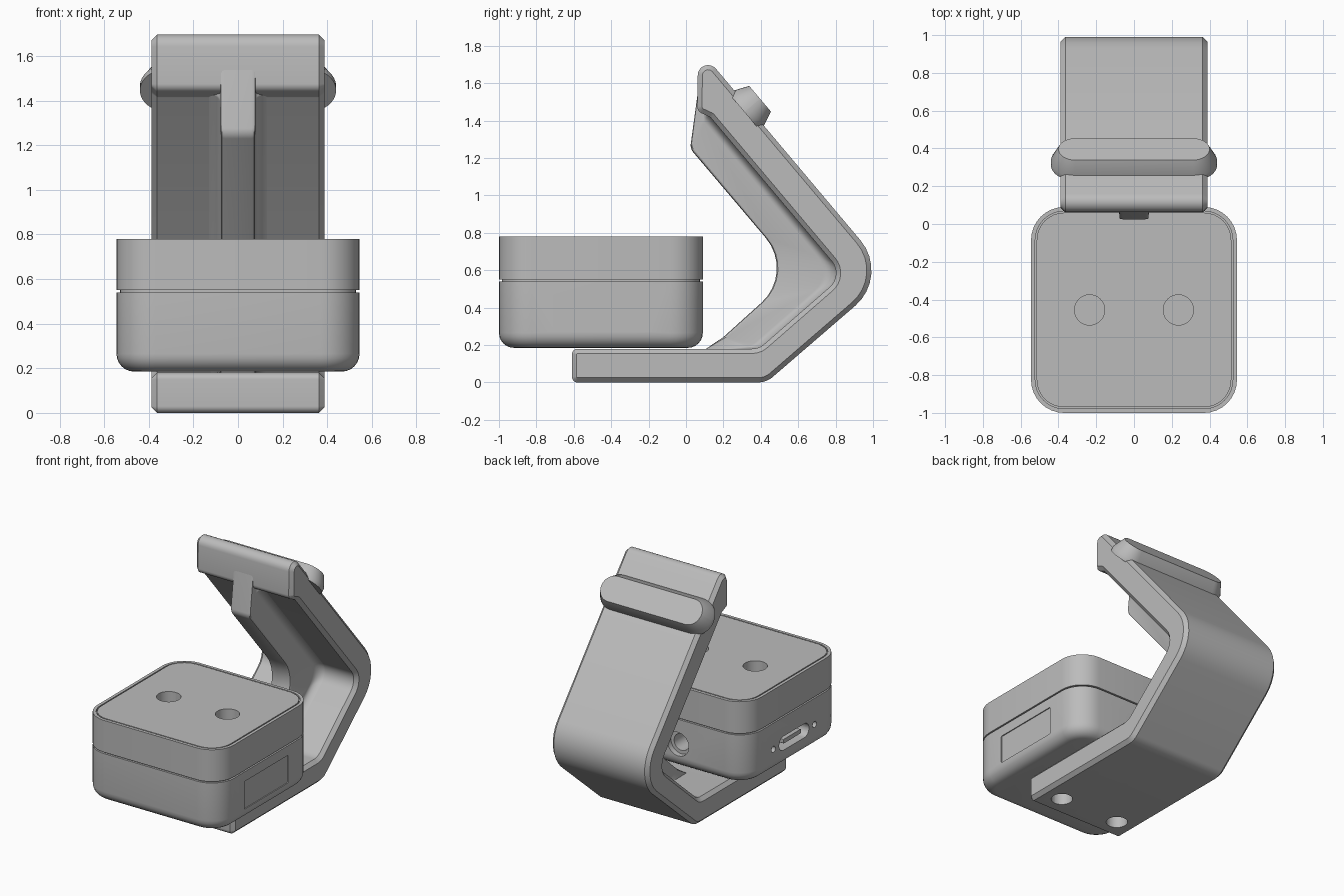
import bpy, bmesh
from math import sin, cos, tan, pi
from mathutils import Vector

cube = bpy.data.objects.get("Cube")
if cube:
    bpy.data.objects.remove(cube, do_unlink=True)

X, Y, Z = Vector((1, 0, 0)), Vector((0, 1, 0)), Vector((0, 0, 1))

grey = bpy.data.materials.new("plain_grey")
grey.use_nodes = True
grey.diffuse_color = (0.5, 0.5, 0.5, 1)
grey.node_tree.nodes["Principled BSDF"].inputs["Base Color"].default_value = (0.5, 0.5, 0.5, 1)


def fillet(corners, closed=True, seg=8):
    """Round each (a, b, radius) corner of a 2D path."""
    pts, n = [], len(corners)
    for i, (a, b, r) in enumerate(corners):
        p = Vector((a, b))
        if r == 0 or (not closed and i in (0, n - 1)):
            pts.append(p)
            continue
        d1 = (Vector(corners[i - 1][:2]) - p).normalized()
        d2 = (Vector(corners[(i + 1) % n][:2]) - p).normalized()
        half = d1.angle(d2) / 2
        c = p + (d1 + d2).normalized() * (r / sin(half))
        s, e = p + d1 * (r / tan(half)) - c, p + d2 * (r / tan(half)) - c
        pts += [c + s.slerp(e, k / seg).normalized() * r for k in range(seg + 1)]
    return pts


def slab(hw, hh, r=None):
    """Rounded rectangle; a stadium or circle when no radius is given."""
    r = min(hw, hh) * 0.995 if r is None else r
    return fillet([(-hw, -hh, r), (hw, -hh, r), (hw, hh, r), (-hw, hh, r)])


def place(pts, o, u, v):
    return [o + u * p.x + v * p.y for p in pts]


def solid(name, rings):
    """Loft closed rings and cap both ends."""
    bm = bmesh.new()
    loops = [[bm.verts.new(p) for p in ring] for ring in rings]
    n = len(loops[0])
    for a, b in zip(loops, loops[1:]):
        for i in range(n):
            j = (i + 1) % n
            bm.faces.new((a[i], a[j], b[j], b[i]))
    bm.faces.new(loops[0])
    bm.faces.new(loops[-1])
    bmesh.ops.recalc_face_normals(bm, faces=bm.faces[:])
    mesh = bpy.data.meshes.new(name)
    bm.to_mesh(mesh)
    bm.free()
    mesh.materials.append(grey)
    ob = bpy.data.objects.new(name, mesh)
    bpy.context.collection.objects.link(ob)
    return ob


def prism(name, pts, o, u, v, depth):
    o, w = Vector(o), u.cross(v)
    return solid(name, [place(pts, o, u, v), place(pts, o + w * depth, u, v)])


def finish(ob, cutters=()):
    """Apply the cuts, then shade with sharp edges kept."""
    bpy.ops.object.select_all(action='DESELECT')
    bpy.context.view_layer.objects.active = ob
    ob.select_set(True)
    for c in cutters:
        c.hide_render = True
        m = ob.modifiers.new("cut", 'BOOLEAN')
        m.operation, m.solver, m.object = 'DIFFERENCE', 'EXACT', c
        bpy.ops.object.modifier_apply(modifier=m.name)
    bpy.ops.object.shade_smooth_by_angle(angle=pi / 6)


# Case: rounded box with a soft bottom edge, a seam and a fine lid groove
HALF, CY, SOFT = 0.545, -0.455, 0.08
steps = [(SOFT * (1 - sin(k * pi / 12)), 0.185 + SOFT * (1 - cos(k * pi / 12))) for k in range(7)]
steps += [(0, 0.54), (0.015, 0.54), (0.015, 0.55), (0, 0.55), (0, 0.78),
          (0.022, 0.78), (0.022, 0.765), (0.03, 0.765), (0.03, 0.78)]
case = solid("case", [place(slab(HALF - i, HALF - i, 0.175 - i), Vector((0, CY, z)), X, Y)
                      for i, z in steps])
cuts = [prism("lid_hole", slab(0.08, 0.08), (s * 0.235, CY, 0.85), Y, X, 0.27) for s in (-1, 1)]
cuts += [prism("port", slab(0.17, 0.05), (-0.6, CY, 0.35), Y, Z, 0.15),
         prism("side_panel", slab(0.25, 0.1, 0.01), (0.538, CY, 0.37), Y, Z, 0.1),
         prism("jack_rim", slab(0.085, 0.085), (0, 0.14, 0.36), X, Z, 0.09),
         prism("jack_bore", slab(0.06, 0.06), (0, 0.14, 0.36), X, Z, 0.25)]
cuts += [prism("pin_hole", slab(0.022, 0.022), (-0.6, CY + s * 0.235, 0.35), Y, Z, 0.1)
         for s in (-1, 1)]
finish(case, cuts)
tongue = prism("port_tongue", slab(0.1, 0.015, 0.005), (-0.53, CY, 0.35), Y, Z, 0.1)
finish(tongue)

# Bent arm: side profile with chamfered rims
profile = fillet([(-0.61, 0, 0.03), (0.43, 0, 0.12), (1.092, 0.571, 0.25), (0.065, 1.79, 0.055),
                  (0.06, 1.45, 0.04), (0.13, 1.418, 0.02), (0.842, 0.574, 0.1),
                  (0.39, 0.18, 0.1), (-0.61, 0.18, 0.03)])
inner = []
for i, p in enumerate(profile):
    t = (profile[(i + 1) % len(profile)] - profile[i - 1]).normalized()
    inner.append(p + Vector((-t.y, t.x)) * 0.025)
arm = solid("arm", [place(pts, X * x, Y, Z) for pts, x in
                    ((inner, -0.388), (profile, -0.363), (profile, 0.363), (inner, 0.388))])

# Clamp bar across the back of the upper arm
N, V = Vector((0, 0.764, 0.645)), Vector((0, -0.645, 0.764))
C = Vector((0, 0.335, 1.465))
bar = solid("clamp_bar", [place(slab(w, h), C + N * d, X, V) for w, h, d in
                          ((0.44, 0.125, -0.03), (0.44, 0.125, 0.0), (0.4, 0.09, 0.08))])

# Screw holes through the bar and arm, with pockets on the inside of the arm
bores = [prism("screw_bore", slab(0.042, 0.042), C + X * s * 0.325 - N * 0.35, X, V, 0.6)
         for s in (-1, 1)]
pockets = [prism("screw_pocket", slab(0.1, 0.1), C + X * s * 0.325 - N * 0.4, X, V, 0.25)
           for s in (-1, 1)]
base_holes = [prism("base_hole", slab(0.07, 0.07), (s * 0.235, CY, -0.05), X, Y, 0.3)
              for s in (-1, 1)]
finish(bar, bores)
finish(arm, bores + pockets + base_holes)

# Central rib: blends out of the inner face of the arm along a fillet
root = fillet([(0.09, 1.56, 0), (0.115, 1.436, 0.02), (0.842, 0.574, 0.1),
               (0.39, 0.18, 0.1), (0.1, 0.165, 0)], closed=False)
crest = fillet([(0.067, 1.58, 0), (0.022, 1.25, 0.06), (0.583, 0.588, 0.25),
                (0.2, 0.243, 0.05), (0.1, 0.175, 0)], closed=False)
columns = [(0.15 - 0.07 * sin(k * pi / 12), 0.07 * (1 - cos(k * pi / 12)) / 0.3 - 0.01)
           for k in range(7)] + [(0.077, 0.94), (0.072, 0.98), (0.06, 1)]
columns += [(-x, t) for x, t in reversed(columns)]
back = [a.lerp(b, -0.1) for a, b in zip(root, crest)][::-1]
rib = solid("rib", [place([a.lerp(b, t) for a, b in zip(root, crest)] + back, X * x, Y, Z)
                    for x, t in columns])
finish(rib)

# Remove the helper cutters
for c in cuts + bores + pockets + base_holes:
    bpy.data.objects.remove(c, do_unlink=True)
